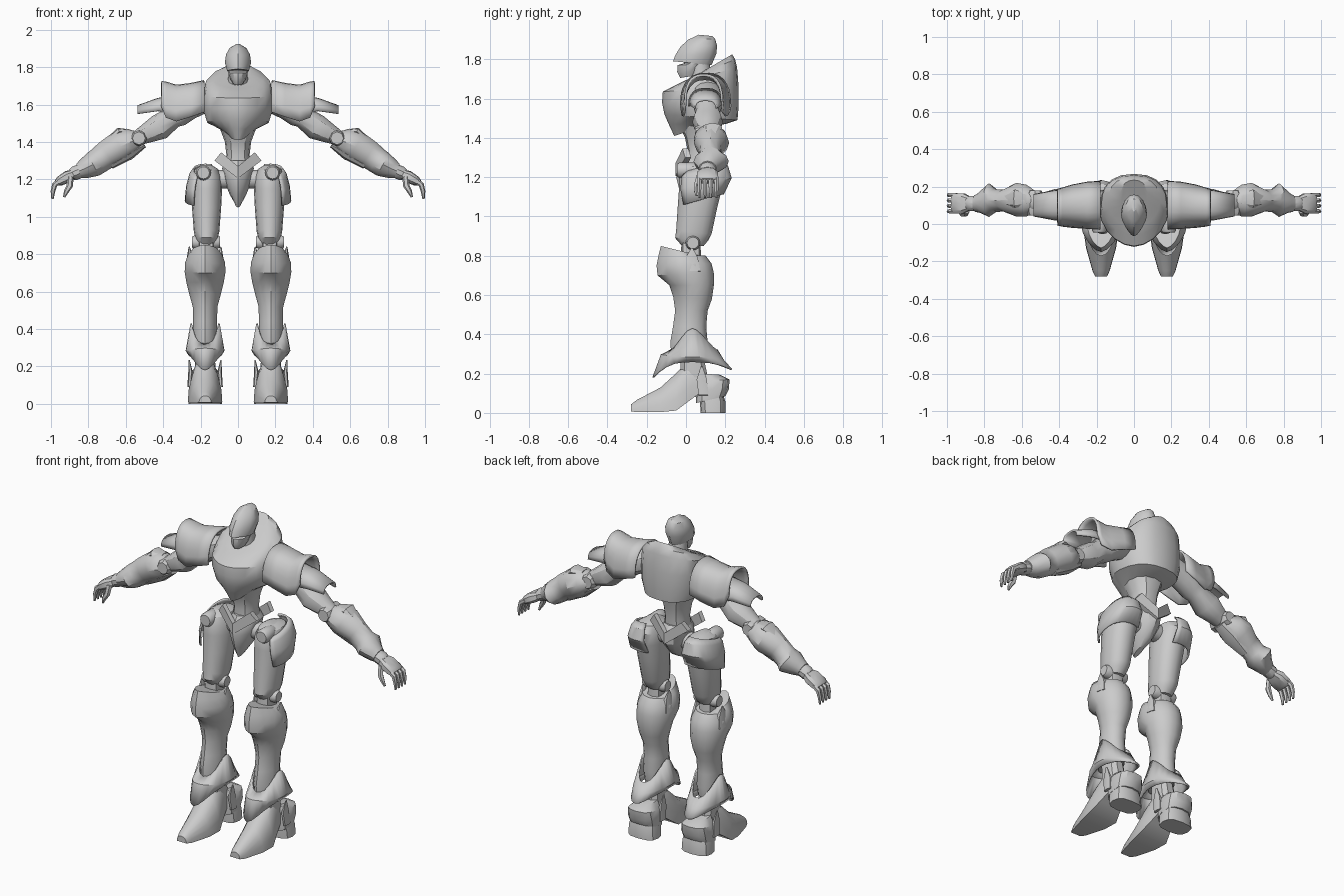
import bpy, bmesh, math
from mathutils import Vector as V

armor = bpy.data.materials.new("grey_armor")
armor.diffuse_color = (0.6, 0.6, 0.6, 1)


def finish(name, bm, mirror=False, thick=0, angle=32):
    bmesh.ops.recalc_face_normals(bm, faces=bm.faces)
    me = bpy.data.meshes.new(name)
    bm.to_mesh(me)
    bm.free()
    me.materials.append(armor)
    ob = bpy.data.objects.new(name, me)
    bpy.context.collection.objects.link(ob)
    bpy.ops.object.select_all(action='DESELECT')
    ob.select_set(True)
    bpy.context.view_layer.objects.active = ob
    bpy.ops.object.shade_smooth_by_angle(angle=math.radians(angle))
    if thick:
        s = ob.modifiers.new("thickness", 'SOLIDIFY')
        s.thickness, s.offset = thick, 0
    if mirror:
        ob.modifiers.new("mirror", 'MIRROR').use_mirror_merge = False
    return ob


def spow(v, p):
    return math.copysign(abs(v) ** p, v) if abs(v) > 1e-6 else 0


def loft(name, rings, n=16, p=1.0, pf=None, arc=None, shell=False, **kw):
    """Skin rings of (centre, U, V); p shapes the section, pf its front half,
    arc in degrees gives an open section."""
    bm = bmesh.new()
    a0, a1 = arc or (0, 360)
    k = n if not arc else n + 1
    rows = []
    for c, u, v in rings:
        row = []
        for i in range(k):
            a = math.radians(a0 + (a1 - a0) * i / n)
            e = pf if pf and math.sin(a) < -1e-6 else p
            row.append(bm.verts.new(V(c) + V(u) * spow(math.cos(a), e) + V(v) * spow(math.sin(a), e)))
        rows.append(row)
    for r, s in zip(rows, rows[1:]):
        for i in range(k - 1 if shell and arc else k):
            j = (i + 1) % k
            bm.faces.new((r[i], r[j], s[j], s[i]))
    if not shell:
        bm.faces.new(rows[0])
        bm.faces.new(rows[-1])
    return finish(name, bm, **kw)


def column(name, rows, x=0, **kw):
    """Vertical loft; row = (z front, z back, y front, y back, half width)."""
    return loft(name, [((x, (f + b) / 2, (zf + zb) / 2), (w, 0, 0), (0, (b - f) / 2, (zb - zf) / 2))
                       for zf, zb, f, b, w in rows], **kw)


def limb(name, pts, **kw):
    """Loft along a path in the xz plane; point = (x, y, z, radius, y radius)."""
    rings = []
    for i, (x, y, z, r, ry) in enumerate(pts):
        a, b = pts[max(i - 1, 0)], pts[min(i + 1, len(pts) - 1)]
        t = V((b[0] - a[0], 0, b[2] - a[2])).normalized()
        rings.append(((x, y, z), (-t.z * r, 0, t.x * r), (0, ry, 0)))
    return loft(name, rings, mirror=True, **kw)


def disc(name, a, b, r, u, v, n=16):
    loft(name, [(V(a).lerp(V(b), t), V(u) * r * s, V(v) * r * s)
                for t, s in ((0, .8), (.12, 1), (.88, 1), (1, .8))], n=n, mirror=True)


def plate(name, pts, y0, y1, slope=0):
    """Flat outline in xz, extruded along y and swept back by slope."""
    bm = bmesh.new()
    f = bm.faces.new([bm.verts.new((x, y0 + slope * x, z)) for x, z in pts])
    g = bmesh.ops.extrude_face_region(bm, geom=[f])
    bmesh.ops.translate(bm, vec=(0, y1 - y0, 0), verts=[e for e in g["geom"] if isinstance(e, bmesh.types.BMVert)])
    finish(name, bm, mirror=True)


X, Y, Z = (1, 0, 0), (0, 1, 0), (0, 0, 1)

# head: jaw mask under a beaked helmet
column("face_mask", [(1.705, 1.72, -.03, .07, .028), (1.735, 1.74, -.045, .09, .042), (1.77, 1.77, -.042, .1, .052),
                     (1.78, 1.78, -.01, .11, .056), (1.84, 1.84, -.02, .12, .06)], n=12, p=1.1)
column("helmet", [(1.79, 1.77, -.066, .13, .058), (1.82, 1.83, -.055, .155, .07), (1.865, 1.87, -.027, .158, .064),
                  (1.9, 1.905, .012, .148, .045), (1.925, 1.918, .065, .135, .012)], n=16, p=1, pf=1.3)
column("neck", [(1.62, 1.62, .03, .15, .06), (1.78, 1.78, .02, .12, .05)], n=12)

# torso
column("chest", [(1.41, 1.46, -.06, .10, .045), (1.47, 1.47, -.088, .20, .10), (1.52, 1.49, -.11, .262, .165),
                 (1.58, 1.56, -.122, .268, .185), (1.635, 1.66, -.118, .268, .185), (1.665, 1.76, -.06, .26, .175),
                 (1.685, 1.80, -.02, .25, .14), (1.70, 1.825, .02, .235, .075)], n=20, p=.82, pf=1.1)
column("waist", [(1.25, 1.25, .0, .15, .075), (1.33, 1.33, .01, .15, .062), (1.40, 1.40, -.005, .16, .07),
                 (1.48, 1.48, -.04, .18, .10)], n=12, p=.85)

# hips
column("pelvis", [(1.05, 1.09, .0, .08, .016), (1.12, 1.12, -.03, .13, .045), (1.2, 1.2, -.05, .19, .075),
                  (1.26, 1.26, -.035, .19, .085), (1.30, 1.30, -.01, .16, .06)], n=12, p=1, pf=1.15)
for nm, y, s in (("belt_front", -.054, .4), ("belt_back", .175, -.35)):
    plate(nm, [(0, 1.205), (.125, 1.30), (.09, 1.345), (0, 1.27)], y, y + .03, s)
disc("hip_joint", (.04, .08, 1.2), (.14, .08, 1.2), .05, Y, Z)

# shoulder armor
loft("shoulder_pad", [((x, y, z), (0, hy, 0), (0, 0, h)) for x, y, z, hy, h in (
    (.18, .10, 1.56, .125, .165), (.25, .10, 1.535, .12, .175), (.33, .095, 1.51, .11, .19),
    (.385, .09, 1.53, .098, .187), (.41, .09, 1.59, .092, .13))],
    n=14, p=.8, arc=(0, 180), shell=True, thick=.012, mirror=True)
loft("shoulder_fin", [((x, .1, z), (0, hy, 0), (0, 0, h)) for x, z, hy, h in (
    (.33, 1.56, .085, .09), (.43, 1.565, .075, .065), (.535, 1.55, .055, .042))],
    n=10, p=.8, arc=(0, 180), shell=True, thick=.01, mirror=True)

# arms
limb("upper_arm", [(.15, .11, 1.63, .06, .07), (.26, .11, 1.59, .07, .075), (.32, .11, 1.55, .07, .07),
                   (.35, .11, 1.53, .058, .06), (.42, .11, 1.48, .07, .078), (.48, .11, 1.45, .055, .06),
                   (.54, .11, 1.42, .04, .045)], n=12, p=.9)
disc("elbow_disc", (.53, .045, 1.42), (.53, .18, 1.42), .043, X, Z, n=8)
limb("forearm", [(.525, .12, 1.41, .045, .055), (.575, .125, 1.40, .075, .085), (.63, .13, 1.375, .085, .09),
                 (.70, .125, 1.335, .075, .058), (.745, .125, 1.30, .07, .062), (.775, .128, 1.28, .068, .09),
                 (.825, .115, 1.255, .052, .055), (.85, .11, 1.245, .04, .045)], n=12, p=1.05)
limb("elbow_guard", [(.50, .12, 1.385, .015, .04), (.58, .125, 1.335, .03, .055), (.68, .125, 1.275, .02, .03)], n=8)
limb("forearm_fin", [(.575, .13, 1.455, .012, .03), (.635, .135, 1.455, .022, .05), (.71, .125, 1.40, .01, .025)], n=8)
limb("wrist", [(.83, .11, 1.25, .036, .04), (.875, .11, 1.232, .038, .042), (.89, .11, 1.225, .03, .036)], n=10)
limb("palm", [(.875, .11, 1.23, .025, .035), (.91, .11, 1.215, .032, .055), (.955, .11, 1.19, .026, .056),
              (.97, .11, 1.18, .016, .05)], n=10, p=.7)
for i in range(4):
    y = .068 + .029 * i
    limb("finger_%d" % (i + 1), [(.95, y, 1.195, .015, .013), (.98, y, 1.172, .015, .013),
                                 (.99, y, 1.135, .012, .011), (.992, y, 1.095, .006, .006)], n=6)
limb("thumb", [(.895, .07, 1.215, .017, .016), (.90, .055, 1.165, .017, .015),
               (.918, .05, 1.135, .013, .012), (.93, .055, 1.105, .006, .006)], n=6)

# thighs with hip armor
column("thigh", [(.85, .85, -.02, .09, .045), (.89, .88, -.055, .115, .06), (.93, .91, -.05, .13, .068),
                 (1.05, 1.05, -.042, .16, .078), (1.15, 1.15, -.035, .185, .083), (1.21, 1.22, -.035, .195, .08),
                 (1.25, 1.26, -.015, .17, .062), (1.275, 1.275, .03, .12, .03)], x=.168, n=16, p=.88, pf=1, mirror=True)
loft("hip_guard", [((.172, y, z), (w, 0, 0), (0, d, 0.03)) for y, z, w, d in (
    (.08, 1.085, .108, .108), (.09, 1.165, .1, .138), (.085, 1.225, .084, .125), (.08, 1.25, .065, .1))],
    n=12, p=.9, arc=(-55, 115), shell=True, thick=.01, mirror=True)
disc("hip_stud", (.185, -.046, 1.235), (.185, .06, 1.235), .04, X, Z)

# knees
disc("knee_disc", (.095, .035, .865), (.245, .035, .865), .037, Y, Z)
column("knee_strut", [(.74, .74, -.03, .08, .045), (.92, .92, -.02, .07, .042)], x=.17, n=8, p=.6, mirror=True)

# shins with a keeled knee cap
column("shin", [(.30, .30, -.075, .10, .062), (.36, .36, -.08, .11, .066), (.44, .44, -.066, .103, .064),
                (.52, .52, -.055, .11, .066), (.59, .58, -.065, .132, .084), (.65, .65, -.085, .142, .1),
                (.70, .71, -.145, .142, .109), (.75, .76, -.15, .13, .107), (.80, .80, -.14, .10, .09),
                (.85, .80, -.128, .07, .07)], x=.176, n=16, p=.95, pf=1.3, mirror=True)
for s in (-1, 1):
    limb("knee_spike_" + ("inner" if s < 0 else "outer"),
         [(.176 + s * .088, .03, .72, .02, .05), (.176 + s * .08, .03, .79, .016, .035),
          (.176 + s * .085, .03, .84, .003, .005)], n=6)

# ankle cuff: high at the sides, drooping to points front and back
bm = bmesh.new()
rows = [[], [], []]
for i in range(24):
    a = 2 * math.pi * i / 24
    c, s = math.cos(a), math.sin(a)
    side, end = abs(c) ** 3, abs(s) ** 3
    for row, (w, d, z) in zip(rows, ((.074, .115 + .01 * s, .32 + .11 * side),
                                     (.1, .158, .285 + .01 * end * (1 if s < 0 else -2)),
                                     (.085, .2, .26 - (.06 - .02 * s) * end))):
        row.append(bm.verts.new((.176 + w * c, .033 + d * spow(s, 1.2), z)))
for r, q in zip(rows, rows[1:]):
    for i in range(24):
        j = (i + 1) % 24
        bm.faces.new((r[i], r[j], q[j], q[i]))
finish("ankle_cuff", bm, mirror=True, thick=.008)
column("ankle", [(.08, .08, .0, .13, .05), (.2, .2, -.03, .11, .055), (.34, .34, -.03, .08, .05)],
       x=.176, n=10, p=.8, mirror=True)

# feet
loft("foot", [((.176, y, z), (w, 0, 0), (0, 0, h)) for y, z, w, h in (
    (-.28, .008, .032, .035), (-.25, .004, .046, .062), (-.13, .004, .08, .125), (-.05, .012, .092, .19),
    (.015, .06, .072, .21), (.07, .1, .058, .15))], n=10, p=.95, arc=(0, 180), mirror=True)
column("heel", [(0, 0, .075, .20, .09), (.06, .06, .07, .20, .085), (.13, .12, .07, .18, .07)],
       x=.176, n=12, p=.7, mirror=True)
column("heel_guard", [(.05, .085, .05, .2, .084), (.12, .12, .05, .218, .088), (.16, .17, .06, .222, .08),
                      (.2, .195, .06, .17, .05)], x=.176, n=12, p=.75, mirror=True)
for s in (-1, 1):
    limb("ankle_fin_" + ("inner" if s < 0 else "outer"),
         [(.176 + s * .085, .09, .09, .01, .03), (.176 + s * .078, .08, .17, .012, .03),
          (.176 + s * .085, .08, .235, .003, .006)], n=6)
